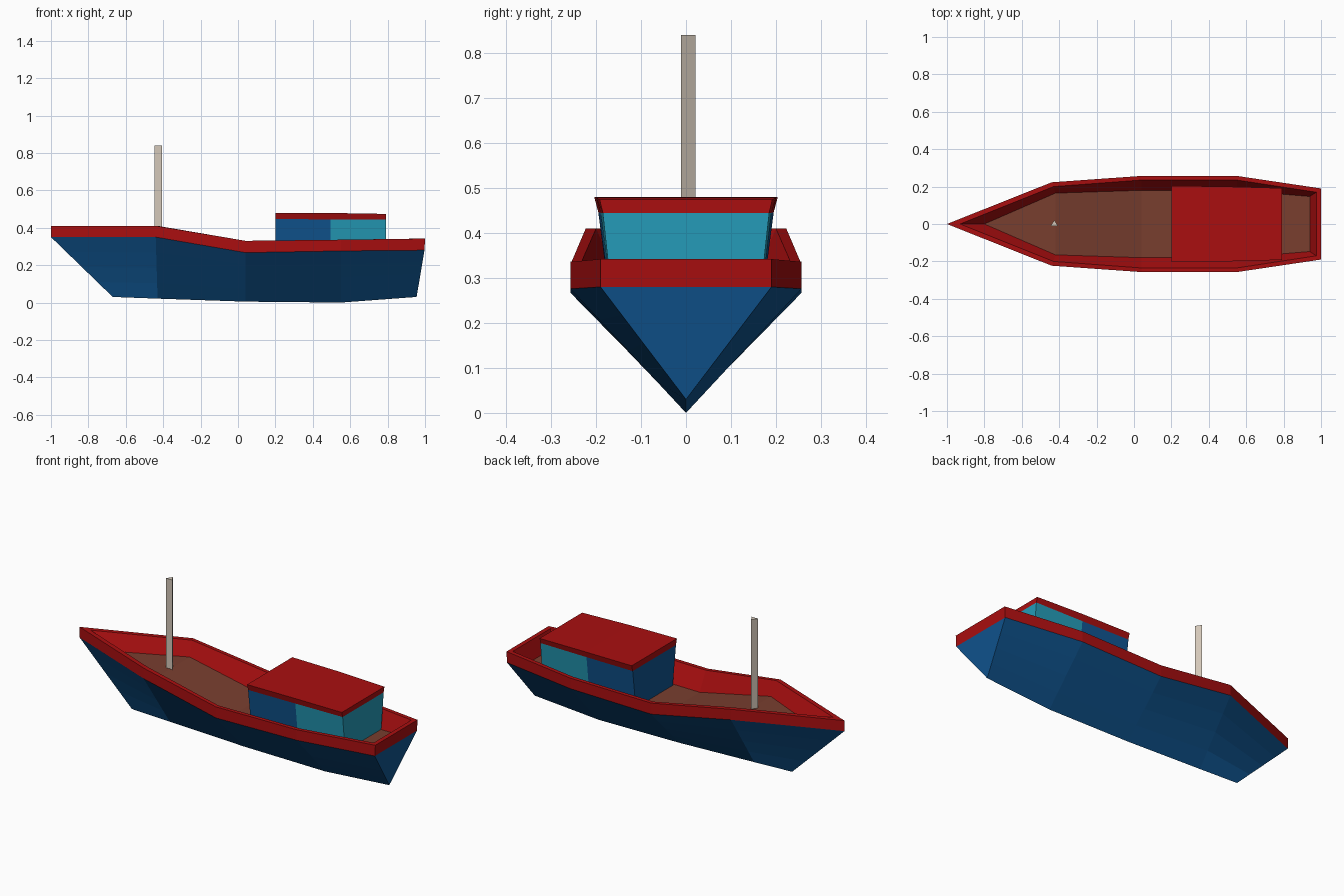
import bpy, bmesh

if "Cube" in bpy.data.objects:
    bpy.data.objects.remove(bpy.data.objects["Cube"])


def material(name, rgb):
    m = bpy.data.materials.new(name)
    m.diffuse_color = (*rgb, 1)
    m.use_nodes = True
    m.node_tree.nodes["Principled BSDF"].inputs["Base Color"].default_value = m.diffuse_color
    return m


RED = material("red_paint", (0.40, 0.0045, 0.005))
BLUE = material("blue_paint", (0.005, 0.09, 0.28))
TEAL = material("teal_glass", (0.018, 0.33, 0.48))
BROWN = material("brown_deck", (0.19, 0.048, 0.028))
BEIGE = material("beige_mast", (0.66, 0.58, 0.49))


def finish(bm, name, mats):
    bmesh.ops.remove_doubles(bm, verts=bm.verts, dist=0.0005)
    bmesh.ops.recalc_face_normals(bm, faces=bm.faces)
    me = bpy.data.meshes.new(name)
    bm.to_mesh(me)
    bm.free()
    for m in mats:
        me.materials.append(m)
    ob = bpy.data.objects.new(name, me)
    bpy.context.collection.objects.link(ob)
    return ob


def mirror_ring(half):
    """Stations (x, half width, z) become a closed ring around both sides."""
    return [(x, y, z) for x, y, z in half] + [(x, -y, z) for x, y, z in reversed(half)]


def loft(bm, halves, slots, cap_first=False, cap_slot=0):
    """Skin mirrored rings; the last ring is capped with strips across the boat."""
    rings = [[bm.verts.new(p) for p in mirror_ring(h)] for h in halves]
    n = len(rings[0])
    for a, b, slot in zip(rings, rings[1:], slots):
        for i in range(n):
            # the strip joining the first stations across the bow has no width on a boat
            j = (i + 1) % n
            f = bm.faces.new((a[i], a[j], b[j], b[i]))
            f.material_index = slot
    for r in ([rings[0]] if cap_first else []) + [rings[-1]]:
        for i in range(n // 2 - 1):
            f = bm.faces.new((r[i], r[i + 1], r[n - 2 - i], r[n - 1 - i]))
            f.material_index = cap_slot


def blend(a, b, t):
    return [tuple(p + (q - p) * t for p, q in zip(u, v)) for u, v in zip(a, b)]


# Hull: V bottom, red band, rim, inner walls and sunken deck
keel = [(-.67, 0, .03), (-.43, 0, .021), (.04, 0, .005), (.55, 0, 0), (.955, 0, .03)]
band = [(-1, 0, .35), (-.44, .223, .35), (.04, .257, .267), (.55, .257, .276), (.997, .19, .28)]
rim = [(-1, 0, .41), (-.44, .223, .41), (.04, .257, .33), (.55, .257, .336), (1, .19, .342)]
rim_in = [(-.93, 0, .41), (-.43, .20, .41), (.04, .235, .33), (.55, .235, .336), (.975, .17, .342)]
deck = [(-.80, 0, .325), (-.42, .165, .33), (.04, .18, .225), (.55, .18, .23), (.94, .147, .25)]
bottom_rows = [blend(keel, band, t / 4) for t in range(5)]
bm = bmesh.new()
loft(bm, bottom_rows + [rim, rim_in, deck], [0] * 4 + [1] * 3, cap_slot=2)
finish(bm, "hull", [BLUE, RED, BROWN])

# Cabin: flared walls, blue forward half and teal aft half
foot = [(.2, .165, .215), (.495, .163, .215), (.79, .16, .215)]
eave = [(.2, .195, .446), (.495, .19, .445), (.79, .185, .445)]
roof_top = [(.2, .204, .48), (.495, .20, .479), (.79, .192, .474)]
bm = bmesh.new()
loft(bm, [foot, eave], [0], cap_first=True)
for f in bm.faces:
    f.material_index = 1 if f.calc_center_median().x > .495 else 0
finish(bm, "cabin", [BLUE, TEAL])

# Cabin roof
bm = bmesh.new()
loft(bm, [eave, roof_top], [0], cap_first=True)
finish(bm, "cabin_roof", [RED])

# Mast: three-sided post
bm = bmesh.new()
base = bm.faces.new([bm.verts.new(p) for p in
                     ((-.446, -.011, .31), (-.406, -.011, .31), (-.426, .021, .31))])
top = bmesh.ops.extrude_face_region(bm, geom=[base], use_keep_orig=True)
bmesh.ops.translate(bm, vec=(0, 0, .53),
                    verts=[v for v in top["geom"] if isinstance(v, bmesh.types.BMVert)])
finish(bm, "mast", [BEIGE])
